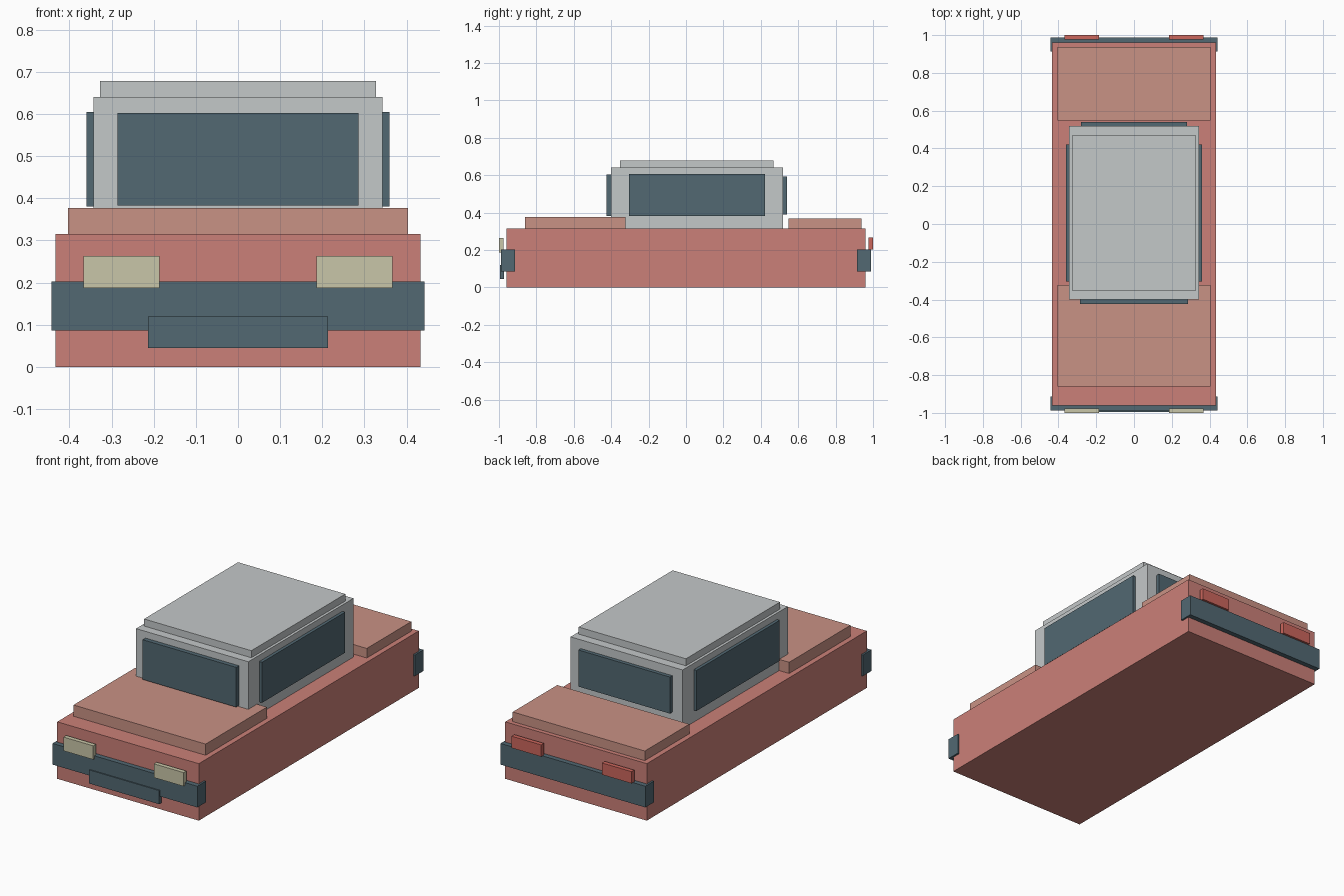
import bpy

default = bpy.data.objects.get("Cube")
if default:
    bpy.data.objects.remove(default, do_unlink=True)


def material(name, hex_code):
    """Flat material from an sRGB hex code, stored as linear values."""
    srgb = [c / 255 for c in bytes.fromhex(hex_code)]
    colour = [((c + 0.055) / 1.055) ** 2.4 for c in srgb] + [1]
    mat = bpy.data.materials.new(name)
    mat.use_nodes = True
    mat.diffuse_color = colour
    mat.node_tree.nodes["Principled BSDF"].inputs["Base Color"].default_value = colour
    return mat


body_red = material("body red", "cb8078")
panel_pink = material("panel pink", "c99285")
cabin_grey = material("cabin grey", "c4c8c9")
dark_slate = material("dark slate", "526872")
lamp_cream = material("lamp cream", "c9c6a8")
lamp_red = material("lamp red", "cb665c")


def box(name, mat, x, y, z):
    """Box spanning the given (min, max) range on each axis."""
    spans = (x, y, z)
    bpy.ops.mesh.primitive_cube_add(size=1, location=[(a + b) / 2 for a, b in spans])
    obj = bpy.context.object
    obj.name = name
    obj.scale = [b - a for a, b in spans]
    bpy.ops.object.transform_apply(location=False, rotation=False, scale=True)
    obj.data.materials.append(mat)
    return obj


def wide(half):
    return (-half, half)


def pair(name, mat, inner, outer, y, z):
    """Mirrored boxes on the left (+x) and right (-x)."""
    box("left_" + name, mat, (inner, outer), y, z)
    box("right_" + name, mat, (-outer, -inner), y, z)


# Lower body with raised hood and trunk panels
box("body", body_red, wide(0.433), wide(0.961), (0, 0.315))
box("hood", panel_pink, wide(0.404), (-0.86, -0.324), (0.315, 0.377))
box("trunk_lid", panel_pink, wide(0.404), (0.548, 0.937), (0.315, 0.368))

# Cabin and roof
box("cabin", cabin_grey, wide(0.343), (-0.40, 0.519), (0.315, 0.64))
box("roof", cabin_grey, wide(0.328), (-0.352, 0.469), (0.64, 0.679))

# Windows
box("windshield", dark_slate, wide(0.286), (-0.424, -0.39), (0.383, 0.603))
box("rear_window", dark_slate, wide(0.28), (0.51, 0.54), (0.39, 0.592))
pair("side_window", dark_slate, 0.33, 0.36, (-0.304, 0.422), (0.381, 0.605))

# Bumpers and front plate
box("front_bumper", dark_slate, wide(0.443), (-0.988, -0.913), (0.086, 0.203))
box("rear_bumper", dark_slate, wide(0.443), (0.913, 0.988), (0.086, 0.203))
box("front_plate", dark_slate, wide(0.214), (-0.994, -0.974), (0.045, 0.12))

# Lamps
pair("headlight", lamp_cream, 0.186, 0.367, (-1, -0.976), (0.187, 0.263))
pair("taillight", lamp_red, 0.186, 0.367, (0.976, 1), (0.203, 0.268))
